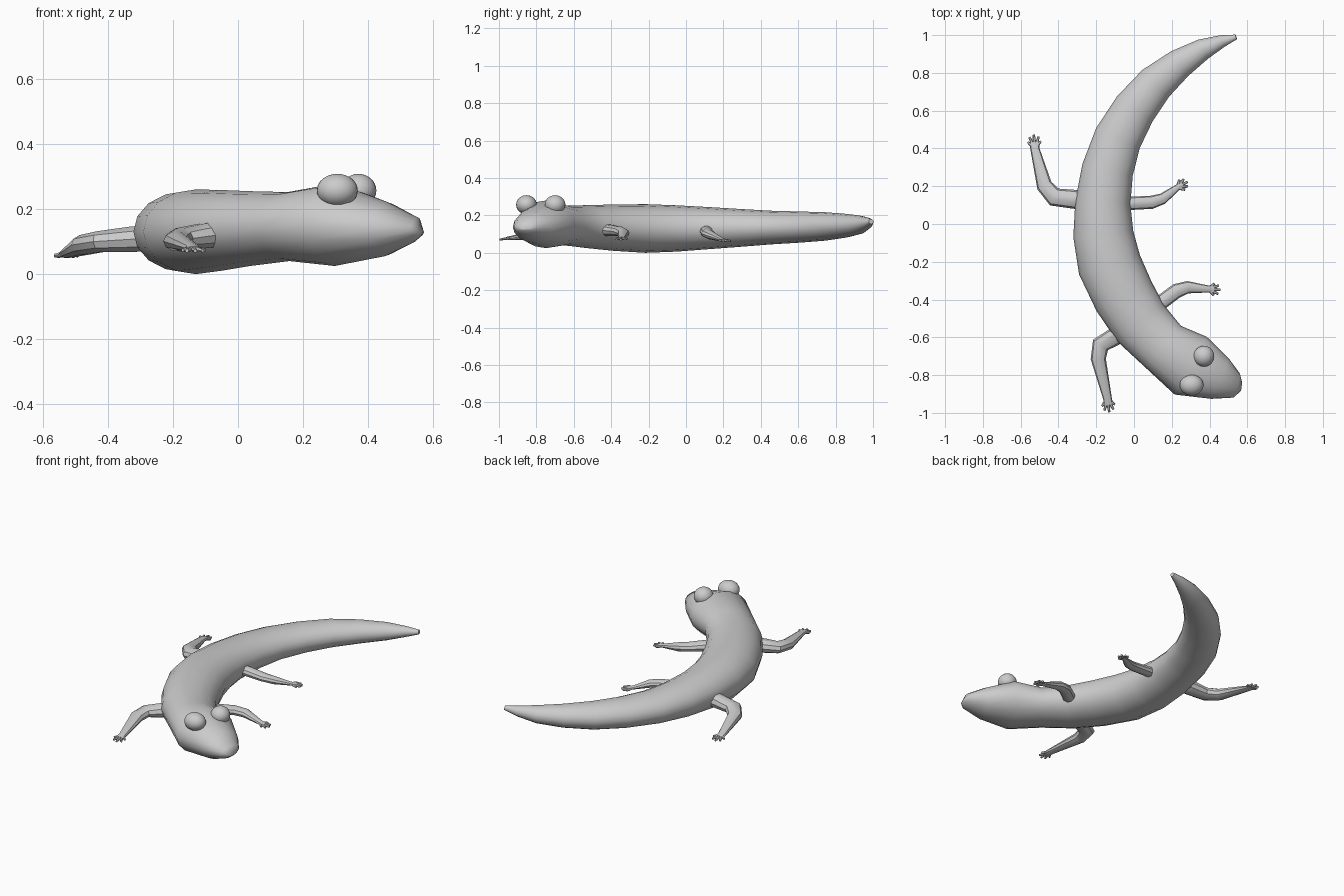
import bpy, bmesh, math
from mathutils import Vector

if "Cube" in bpy.data.objects:
    bpy.data.objects.remove(bpy.data.objects["Cube"])

UP = Vector((0, 0, 1))


def tube(bm, pts, sides):
    """Skin elliptical rings along (x, y, z, half width, half height) points."""
    pos = [Vector(p[:3]) for p in pts]
    loops = []
    for i, p in enumerate(pts):
        t = Vector((0, 0, 0))
        if i:
            t += (pos[i] - pos[i - 1]).normalized()
        if i < len(pts) - 1:
            t += (pos[i + 1] - pos[i]).normalized()
        t.normalize()
        a = t.cross(UP).normalized()
        b = a.cross(t)
        loops.append([])
        for k in range(sides):
            g = math.tau * k / sides
            loops[-1].append(bm.verts.new(
                pos[i] + a * p[3] * math.cos(g) + b * p[4] * math.sin(g)))
    for p, q in zip(loops, loops[1:]):
        for i in range(sides):
            j = (i + 1) % sides
            bm.faces.new((p[i], p[j], q[j], q[i]))
    bm.faces.new(loops[0])
    bm.faces.new(loops[-1])


def finish(bm, name, angle):
    bmesh.ops.recalc_face_normals(bm, faces=bm.faces)
    me = bpy.data.meshes.new(name)
    bm.to_mesh(me)
    bm.free()
    ob = bpy.data.objects.new(name, me)
    bpy.context.collection.objects.link(ob)
    bpy.ops.object.select_all(action='DESELECT')
    ob.select_set(True)
    bpy.context.view_layer.objects.active = ob
    bpy.ops.object.shade_smooth_by_angle(angle=math.radians(angle))


# Body stations from tail to snout: x, y, z, half width, half height
body = [
    (.541, .99, .167, .013, .013),
    (.365, .925, .15, .057, .05),
    (.115, .745, .141, .10, .076),
    (-.085, .455, .135, .127, .09),
    (-.165, .115, .132, .146, .113),
    (-.13, -.215, .13, .169, .13),
    (.035, -.525, .14, .157, .115),
    (.155, -.65, .146, .145, .106),
    (.30, -.75, .152, .175, .127),
    (.455, -.818, .138, .117, .083),
    (.544, -.855, .135, .066, .04),
    (.568, -.857, .125, .026, .006),
]
# Extra ring halfway between the widely spaced stations (smooth interpolation)
rings = []
for i, s in enumerate(body):
    rings.append(s)
    if i < 6:
        before, nxt, after = body[max(i - 1, 0)], body[i + 1], body[i + 2]
        rings.append([(9 * (b + c) - a - d) / 16
                      for a, b, c, d in zip(before, s, nxt, after)])
bm = bmesh.new()
tube(bm, rings, 16)
finish(bm, "body", 50)

# Eyes
for name, x, y, r in (("eye_right", .37, -.70, .055), ("eye_left", .305, -.853, .063)):
    bpy.ops.mesh.primitive_uv_sphere_add(segments=24, ring_count=16, location=(x, y, .257))
    eye = bpy.context.object
    eye.name = name
    eye.scale = (r, .055, .051)
    bpy.ops.object.shade_smooth()


def leg(name, root, elbow, wrist, size, heading):
    """Bent leg with a flat foot and five toes fanned around the heading."""
    root, elbow, wrist = Vector(root), Vector(elbow), Vector(wrist)

    def at(p, w, h):
        return (*p, w * size, h * size)
    ang = math.radians(heading)
    palm = wrist + Vector((math.cos(ang), math.sin(ang), -.1)) * .034
    bm = bmesh.new()
    tube(bm, [at(root, .05, .043),
              at(root.lerp(elbow, .45), .05, .041),
              at(elbow.lerp(root, .16), .05, .034),
              at(elbow.lerp(wrist, .22), .042, .032),
              at(wrist, .024, .014),
              at(palm, .027, .009)], 10)
    for k in range(-2, 3):
        a = ang + k * math.radians(22)
        d = Vector((math.cos(a), math.sin(a), -.12))
        n = (.05 + .023 * math.cos(k * math.pi / 4)) * (.6 + .4 * size)
        tube(bm, [(*(wrist + d * n * f), r, r)
                  for f, r in ((.1, .007), (.6, .008), (1, .006))], 6)
    finish(bm, name, 30)


# Legs
leg("back_left_leg", (-.22, .12, .115), (-.46, .147, .097), (-.525, .40, .063), 1, 94)
leg("back_right_leg", (-.10, .105, .122), (.13, .117, .10), (.228, .192, .07), .7, 30)
leg("front_right_leg", (.07, -.47, .125), (.255, -.332, .112), (.392, -.344, .08), .78, -4)
leg("front_left_leg", (-.04, -.56, .125), (-.203, -.655, .107), (-.14, -.925, .08), .96, 277)
